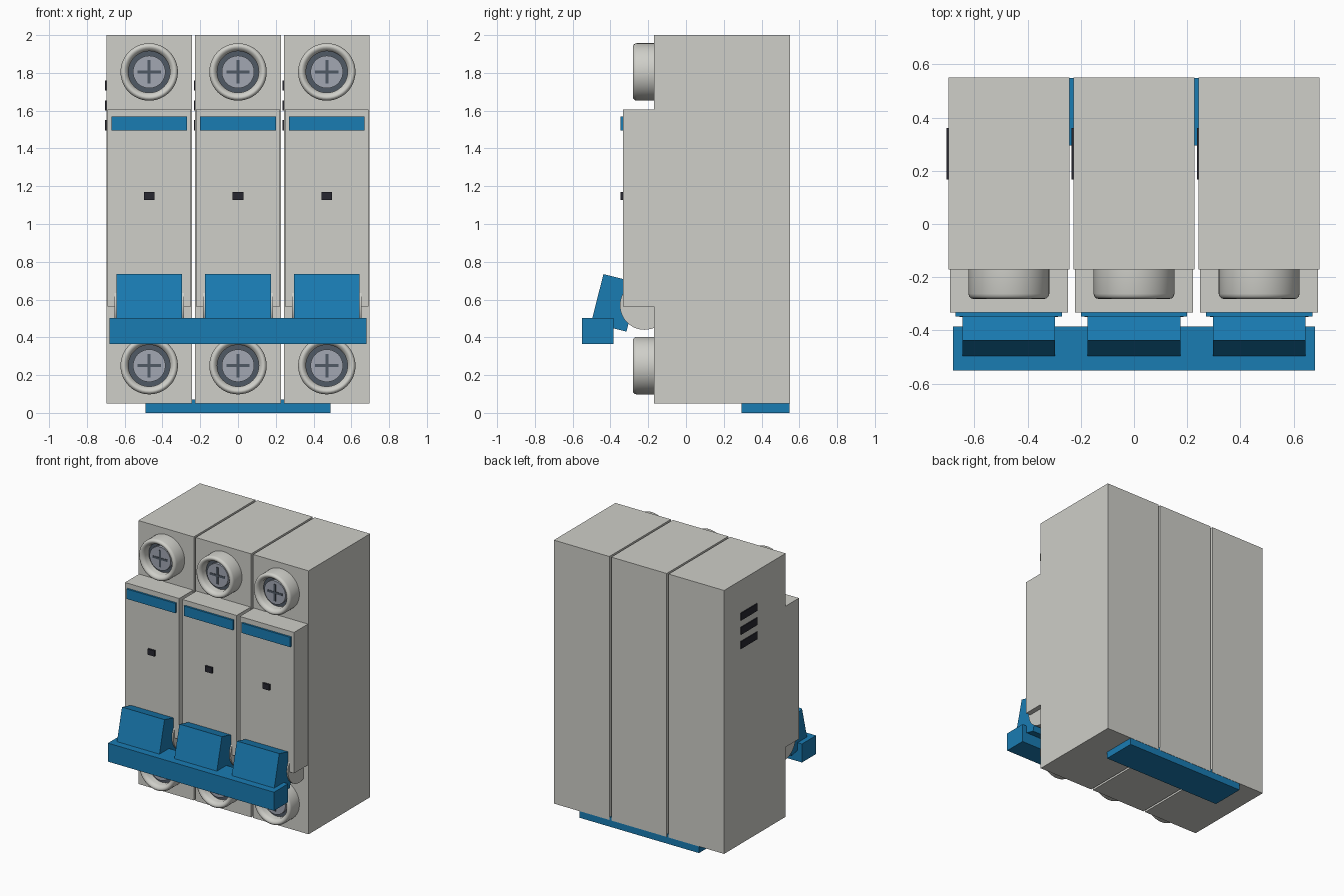
import bpy, bmesh, math
from mathutils import Matrix

if "Cube" in bpy.data.objects:
    bpy.data.objects.remove(bpy.data.objects["Cube"])


def material(name, rgb):
    m = bpy.data.materials.new(name)
    m.diffuse_color = (*rgb, 1)
    m.use_nodes = True
    m.node_tree.nodes["Principled BSDF"].inputs["Base Color"].default_value = m.diffuse_color
    return m


SHELL = material("shell", (0.62, 0.62, 0.58))
BLUE = material("blue", (0.01, 0.2, 0.45))
DARK = material("dark", (0.02, 0.02, 0.03))
SLATE = material("slate", (0.08, 0.1, 0.13))
STEEL = material("steel", (0.36, 0.39, 0.45))


def finish(bm, name, mat, smooth=False):
    bmesh.ops.recalc_face_normals(bm, faces=bm.faces)
    me = bpy.data.meshes.new(name)
    bm.to_mesh(me)
    bm.free()
    me.materials.append(mat)
    ob = bpy.data.objects.new(name, me)
    bpy.context.collection.objects.link(ob)
    if smooth:
        bpy.ops.object.select_all(action='DESELECT')
        ob.select_set(True)
        bpy.context.view_layer.objects.active = ob
        bpy.ops.object.shade_smooth_by_angle(angle=math.radians(40))
    return ob


def box(name, x, y, z, mat):
    bm = bmesh.new()
    bmesh.ops.create_cube(bm, size=1)
    for v in bm.verts:
        v.co = [(r[0] + r[1]) / 2 + c * (r[1] - r[0]) for c, r in zip(v.co, (x, y, z))]
    return finish(bm, name, mat)


def prism(name, x0, x1, profile, mat, smooth=False):
    """Extrude a (y, z) profile along x."""
    bm = bmesh.new()
    face = bm.faces.new([bm.verts.new((x0, y, z)) for y, z in profile])
    out = bmesh.ops.extrude_face_region(bm, geom=[face])
    verts = [v for v in out["geom"] if isinstance(v, bmesh.types.BMVert)]
    bmesh.ops.translate(bm, verts=verts, vec=(x1 - x0, 0, 0))
    return finish(bm, name, mat, smooth)


def lathe(name, cx, cz, profile, mat, steps=48):
    """Spin a (radius, y) profile around a y-parallel axis."""
    bm = bmesh.new()
    verts = [bm.verts.new((r, y, 0)) for r, y in profile]
    edges = [bm.edges.new(p) for p in zip(verts, verts[1:])]
    bmesh.ops.spin(bm, geom=verts + edges, cent=(0, 0, 0), axis=(0, 1, 0),
                   angle=math.tau, steps=steps)
    bmesh.ops.remove_doubles(bm, verts=bm.verts, dist=1e-5)
    bmesh.ops.translate(bm, verts=bm.verts, vec=(cx, 0, cz))
    return finish(bm, name, mat, True)


COLLAR = [(0.152, -0.165), (0.152, -0.262), (0.149, -0.272), (0.142, -0.279),
          (0.135, -0.281), (0.125, -0.277), (0.115, -0.266), (0.11, -0.255),
          (0.11, -0.165)]
HUB = [(-0.22 + 0.13 * math.cos(a), 0.57 + 0.13 * math.sin(a))
       for a in (math.tau * i / 48 for i in range(48))]
LEVER = [(-0.437, 0.735), (-0.502, 0.477), (-0.315, 0.43), (-0.25, 0.688)]

for i, cx in enumerate((-0.47, 0, 0.47), 1):
    n = f"_{i}"
    # Housing and raised front
    box("housing" + n, (cx - 0.227, cx + 0.227), (-0.17, 0.55), (0.05, 2), SHELL)
    box("raised_front" + n, (cx - 0.222, cx + 0.222), (-0.333, -0.165), (0.562, 1.605), SHELL)
    # Label strip and status window
    box("label_strip" + n, (cx - 0.2, cx + 0.2), (-0.347, -0.33), (1.495, 1.568), BLUE)
    box("status_window" + n, (cx - 0.028, cx + 0.028), (-0.347, -0.33), (1.128, 1.17), DARK)
    # Switch hub and lever
    prism("switch_hub" + n, cx - 0.185, cx + 0.185, HUB, SHELL, True)
    prism("switch_lever" + n, cx - 0.174, cx + 0.174, LEVER, BLUE)
    # Terminal collars and cross-slot screws
    for end, cz in (("upper", 1.805), ("lower", 0.25)):
        t = f"_{end}{n}"
        lathe("terminal_collar" + t, cx, cz, COLLAR, SHELL)
        lathe("terminal_well" + t, cx, cz, [(0.11, -0.17), (0.11, -0.215), (0, -0.215)], SLATE)
        lathe("screw_head" + t, cx, cz, [(0.086, -0.2), (0.086, -0.24), (0, -0.24)], STEEL)
        for part, w, h in (("slot_across", 0.062, 0.008), ("slot_upright", 0.008, 0.062)):
            box(part + t, (cx - w, cx + w), (-0.243, -0.235), (cz - h, cz + h), SLATE)
    # Side vents on the left wall
    for k in range(3):
        z = 1.733 - 0.105 * k
        box(f"side_vent_{k + 1}{n}", (cx - 0.234, cx - 0.22), (0.168, 0.36),
            (z - 0.027, z + 0.027), DARK)

# Bar tying the levers together
box("lever_tie_bar", (-0.68, 0.68), (-0.55, -0.385), (0.365, 0.502), BLUE)
# Rail clip under the housings
box("rail_clip", (-0.49, 0.49), (0.295, 0.548), (0, 0.07), BLUE)
